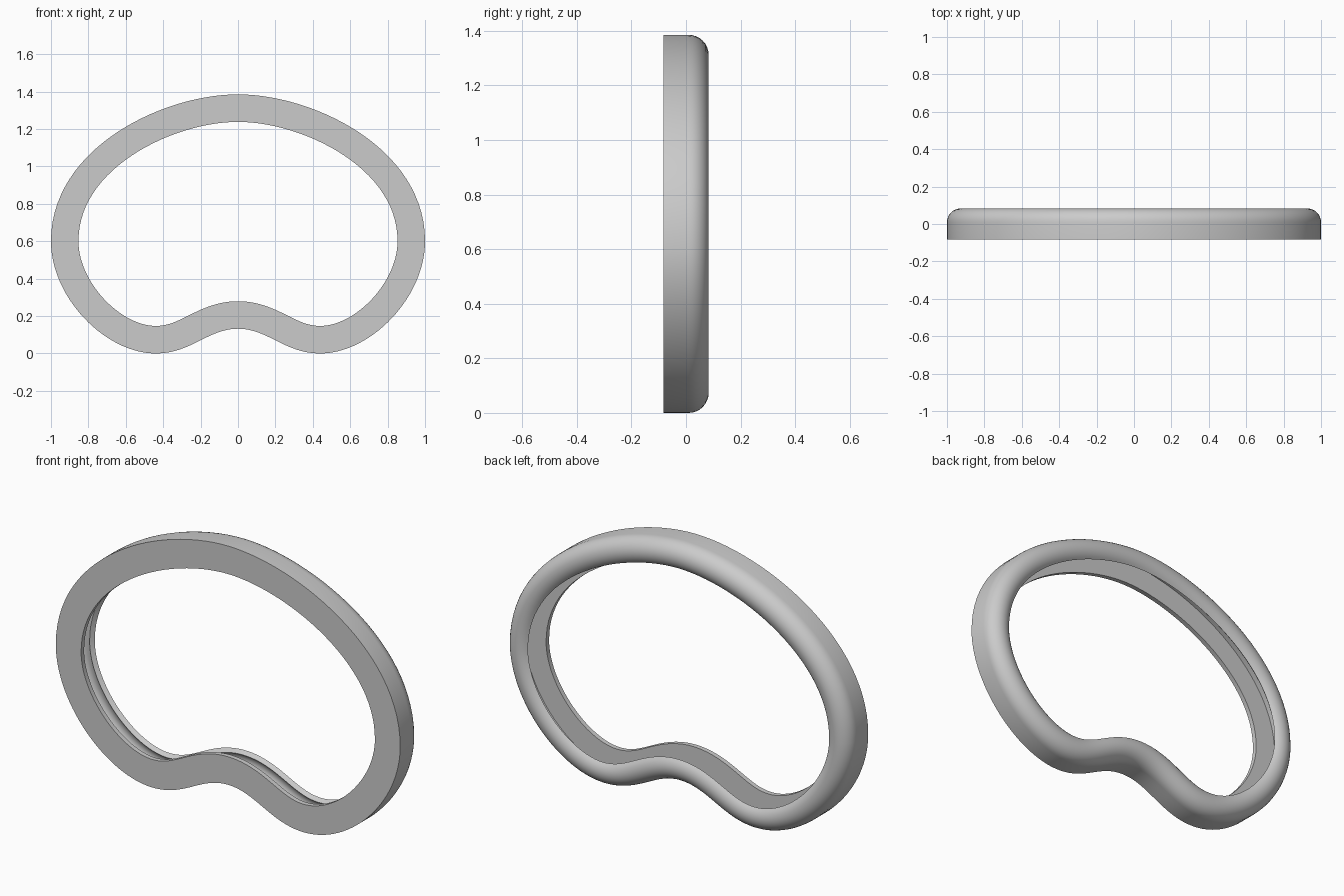
import bpy, bmesh, math
from mathutils import Vector
from mathutils.geometry import interpolate_bezier

if "Cube" in bpy.data.objects:
    bpy.data.objects.remove(bpy.data.objects["Cube"])

STEPS = 28          # samples per curve section
ARC = 12            # segments in the rounded back
WIDTH = 0.147       # ring width seen from the front
Y0, Y1 = -0.083, 0.083
WALL = 0.025        # shell thickness

# Right half of the outer kidney outline (x, z), top to bottom notch
sections = [
    [(0, 1.385), (0.40, 1.385), (1.0, 1.10), (1.0, 0.60)],
    [(1.0, 0.60), (1.0, 0.30), (0.71, 0.0), (0.44, 0.0)],
    [(0.44, 0.0), (0.25, 0.0), (0.16, 0.132), (0, 0.132)],
]
half = []
for a, b, c, d in sections:
    pts = interpolate_bezier(*[Vector((p[0], p[1], 0)) for p in (a, b, c, d)], STEPS + 1)
    half += [Vector((p.x, p.y)) for p in pts[:-1]]
half.append(Vector((0, 0.132)))
outline = half + [Vector((-p.x, p.y)) for p in reversed(half[1:-1])]

# Hollow hooked cross-section: (distance inward, y)
r = WIDTH / 2
yc = Y1 - r


def arc(radius, angles):
    return [(r - radius * math.cos(t), yc + radius * math.sin(t)) for t in angles]


sweep = [math.radians(135) * i / ARC for i in range(ARC + 1)]
profile = [(0, Y0)] + arc(r, sweep) + arc(r - WALL, reversed(sweep))
profile += [(WALL, Y0 + WALL), (WIDTH, Y0 + WALL), (WIDTH, Y0)]

# Sweep the cross-section around the outline
bm = bmesh.new()
rings = []
n = len(outline)
for i, p in enumerate(outline):
    t = (outline[(i + 1) % n] - outline[i - 1]).normalized()
    inward = Vector((t.y, -t.x))
    rings.append([bm.verts.new((p.x + inward.x * d, y, p.y + inward.y * d))
                  for d, y in profile])
m = len(profile)
for i in range(n):
    a, b = rings[i], rings[(i + 1) % n]
    for j in range(m):
        k = (j + 1) % m
        bm.faces.new((a[j], a[k], b[k], b[j]))
bmesh.ops.recalc_face_normals(bm, faces=bm.faces)

mesh = bpy.data.meshes.new("rim")
bm.to_mesh(mesh)
bm.free()
rim = bpy.data.objects.new("rim", mesh)
bpy.context.collection.objects.link(rim)

# Plain gray finish
gray = bpy.data.materials.new("plain gray")
gray.diffuse_color = (0.6, 0.6, 0.6, 1)
gray.use_nodes = True
gray.node_tree.nodes["Principled BSDF"].inputs["Base Color"].default_value = gray.diffuse_color
mesh.materials.append(gray)

bpy.context.view_layer.objects.active = rim
rim.select_set(True)
bpy.ops.object.shade_smooth_by_angle(angle=math.radians(30))
